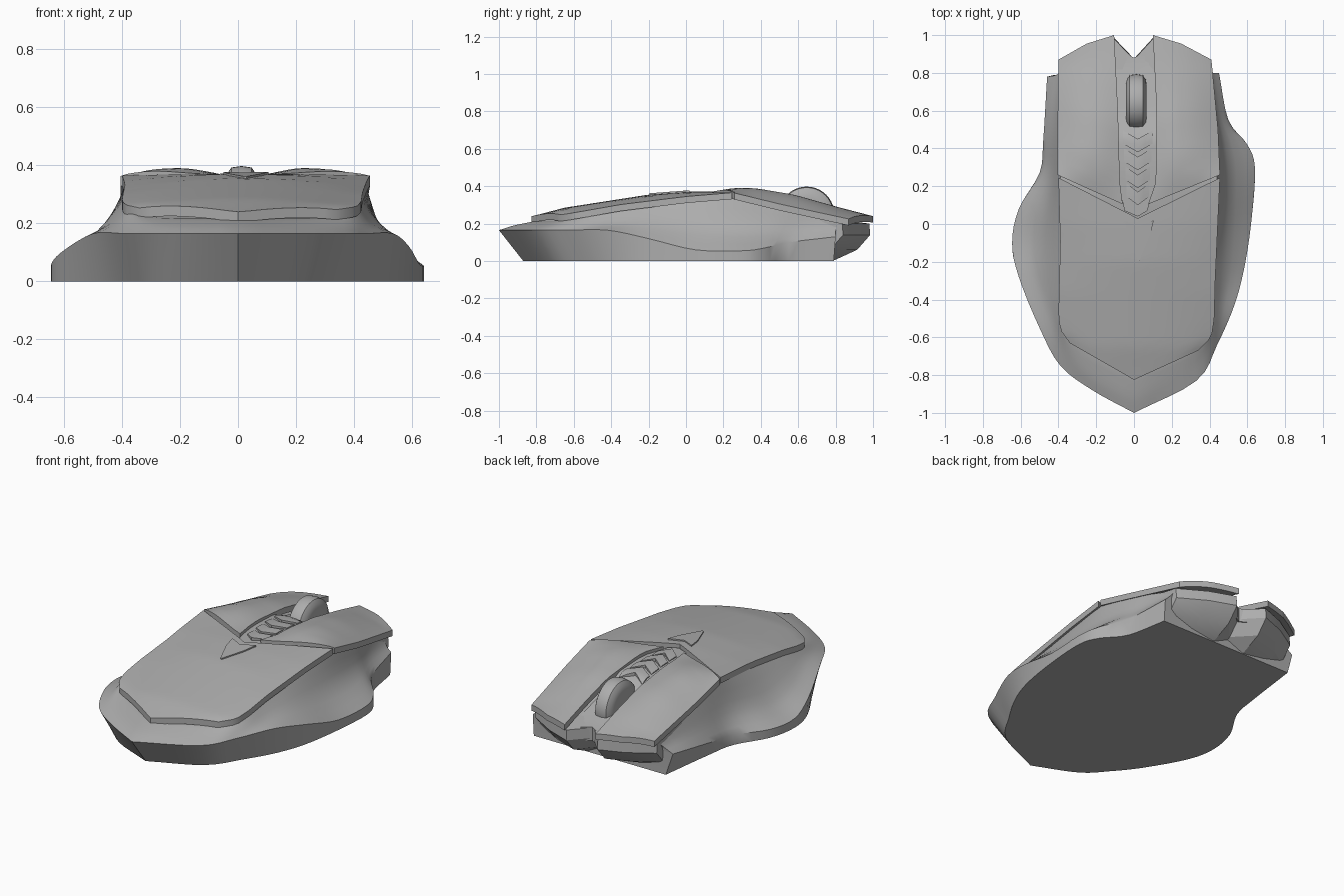
import bpy, bmesh, math
from mathutils import Vector

if "Cube" in bpy.data.objects:
    bpy.data.objects.remove(bpy.data.objects["Cube"])

grey = bpy.data.materials.new("plain_grey")
grey.diffuse_color = (0.42, 0.42, 0.42, 1)
grey.use_nodes = True
grey.node_tree.nodes["Principled BSDF"].inputs["Base Color"].default_value = grey.diffuse_color


def finish(name, bm, angle=35):
    bmesh.ops.remove_doubles(bm, verts=bm.verts, dist=0.0005)
    bmesh.ops.recalc_face_normals(bm, faces=bm.faces)
    me = bpy.data.meshes.new(name)
    bm.to_mesh(me)
    bm.free()
    me.materials.append(grey)
    ob = bpy.data.objects.new(name, me)
    bpy.context.collection.objects.link(ob)
    bpy.ops.object.select_all(action='DESELECT')
    ob.select_set(True)
    bpy.context.view_layer.objects.active = ob
    bpy.ops.object.shade_smooth_by_angle(angle=math.radians(angle))
    return ob


def table(y, pts):
    """Piecewise linear lookup in (y, value) pairs."""
    if y <= pts[0][0]:
        return pts[0][1]
    for (a, va), (b, vb) in zip(pts, pts[1:]):
        if y <= b:
            return va + (vb - va) * (y - a) / (b - a)
    return pts[-1][1]


def spline(pts, n):
    """Catmull-Rom curve through the points, n steps per span."""
    p = [Vector(q) for q in pts]
    p = [2 * p[0] - p[1]] + p + [2 * p[-1] - p[-2]]
    out = []
    for a, b, c, d in zip(p, p[1:], p[2:], p[3:]):
        for k in range(n):
            t = k / n
            out.append(0.5 * (2 * b + (c - a) * t + (2 * a - 5 * b + 4 * c - d) * t * t
                              + (3 * b - a - 3 * c + d) * t ** 3))
    return out + [p[-2]]


def along(pts, t):
    """Point at fraction t of a polyline's length."""
    p = [Vector(q) for q in pts]
    lens = [(b - a).length for a, b in zip(p, p[1:])]
    d = t * sum(lens)
    for a, b, l in zip(p, p[1:], lens):
        if d <= l + 1e-7:
            return a.lerp(b, min(1, d / l))
        d -= l
    return p[-1]


def skin(bm, rows, closed=False):
    vs = [[bm.verts.new(c) for c in r] for r in rows]
    for r, s in zip(vs, vs[1:]):
        m = len(r)
        for j in range(m if closed else m - 1):
            k = (j + 1) % m
            bm.faces.new((r[j], r[k], s[k], s[j]))
    return vs


def loft(name, rows, angle=35):
    bm = bmesh.new()
    vs = skin(bm, rows, True)
    bm.faces.new(vs[0])
    bm.faces.new(vs[-1])
    return finish(name, bm, angle)


def panel(name, left, mid, right, height, drop=0.035, rows=16, cols=8):
    """Curved plate between two edge lines and a middle line."""
    bm = bmesh.new()
    grid = []
    for i in range(rows + 1):
        a, c, b = (along(p, i / rows) for p in (left, mid, right))
        row = []
        for j in range(2 * cols + 1):
            u = j / (2 * cols)
            p = a.lerp(c, 2 * u) if u <= 0.5 else c.lerp(b, 2 * u - 1)
            row.append((p.x, p.y, height(p.y, u)))
        grid.append(row)
    skin(bm, grid)
    bmesh.ops.remove_doubles(bm, verts=bm.verts, dist=0.0005)
    bmesh.ops.recalc_face_normals(bm, faces=bm.faces)
    res = bmesh.ops.extrude_face_region(bm, geom=bm.faces[:], use_keep_orig=True)
    new = [g for g in res["geom"] if isinstance(g, bmesh.types.BMVert)]
    bmesh.ops.translate(bm, verts=new, vec=(0, 0, -drop))
    return finish(name, bm)


# Lower body: stations from tail to front as (floor xy, rim xyz, flank xyz, waist xyz)
RIGHT = [
    (0, -.87, 0, -1, .165, 0, -.92, .19, 0, -.80, .215),
    (.29, -.73, .33, -.83, .165, .32, -.75, .19, .32, -.66, .22),
    (.42, -.55, .44, -.64, .165, .43, -.58, .20, .40, -.55, .24),
    (.52, -.38, .535, -.42, .165, .47, -.39, .20, .41, -.38, .27),
    (.585, -.2, .59, -.2, .12, .49, -.2, .20, .415, -.2, .295),
    (.625, .05, .625, .05, .06, .50, .05, .18, .43, .05, .32),
    (.64, .3, .64, .3, .055, .50, .28, .17, .44, .25, .335),
    (.6, .42, .6, .42, .07, .48, .44, .17, .43, .48, .29),
    (.5, .55, .5, .55, .10, .44, .6, .17, .41, .65, .245),
    (.45, .79, .45, .8, .13, .42, .8, .16, .39, .82, .20)]
LEFT = [
    RIGHT[0],
    (-.25, -.76, -.22, -.88, .165, -.24, -.80, .19, -.29, -.66, .22),
    (-.37, -.64, -.39, -.75, .165, -.38, -.66, .20, -.37, -.57, .24),
    (-.48, -.5, -.5, -.55, .165, -.44, -.48, .20, -.385, -.42, .265),
    (-.61, -.27, -.61, -.28, .10, -.50, -.27, .16, -.38, -.2, .295),
    (-.645, -.1, -.645, -.1, .055, -.51, -.08, .13, -.385, 0, .315),
    (-.61, .08, -.61, .08, .05, -.48, .08, .15, -.39, .15, .325),
    (-.5, .27, -.5, .27, .06, -.44, .27, .17, -.39, .28, .33),
    (-.465, .45, -.48, .45, .08, -.43, .47, .17, -.385, .5, .285),
    (-.42, .79, -.46, .78, .13, -.41, .79, .16, -.38, .82, .20)]


def side_rows(stations):
    cols = []
    for s in stations:
        cols.append([Vector((s[0], s[1], 0))] + spline([s[2:5], s[5:8], s[8:11]], 3))
    lines = [spline([c[j] for c in cols], 4) for j in range(len(cols[0]))]
    return list(zip(*lines))


bm = bmesh.new()
r_rows, l_rows = side_rows(RIGHT), side_rows(LEFT)
skin(bm, r_rows)
skin(bm, l_rows)
for j in (0, -1):
    skin(bm, [(r[j], l[j]) for r, l in zip(r_rows, l_rows)])
skin(bm, [r_rows[-1], l_rows[-1]])
finish("lower_body", bm)

# Forked nose under the buttons, with a notch in the middle
nose = []
for x, f in ((-.395, .84), (-.25, .93), (-.105, .985), (0, .875), (.1, .985),
             (.25, .93), (.405, .84)):
    nose.append([(x, y, z) for y, z in ((.6, .02), (f - .19, .005), (f - .07, .06),
                                        (f, .14), (f - .005, .2), (.6, .25))])
loft("nose", nose, 25)

# Palm cover
EDGE = [(-.82, .225), (-.6, .258), (-.35, .302), (0, .345), (.25, .366)]
CROWN = [(-.82, .24), (-.65, .285), (-.2, .355), (0, .37), (.2, .376)]


def palm_height(y, u):
    e = table(y, EDGE)
    return e + (table(y, CROWN) - e) * (1 - (2 * u - 1) ** 2)


panel("palm_cover",
      [(-.34, -.63), (-.39, -.56), (-.40, -.48), (-.39, -.1), (-.40, .245)],
      [(0, -.825), (.02, .03)],
      [(.34, -.67), (.41, -.60), (.425, -.5), (.43, -.3), (.455, .245)],
      palm_height, rows=24)

# Two main buttons
INNER = [(.1, .37), (.3, .374), (.55, .348), (.78, .297), (1, .24)]
OUTER = [(.25, .366), (.5, .305), (.87, .225)]
BULGE = [(.12, 0), (.25, .02), (.38, .037), (.6, .034), (.8, .018), (.96, .004)]


def button_height(y, u):
    return (table(y, INNER) * (1 - u) + table(y, OUTER) * u
            + table(y, BULGE) * math.sin(math.pi * u))


panel("right_button",
      [(.075, .105), (.115, .22), (.12, .6), (.1, 1)],
      [(.26, .18), (.25, .955)],
      [(.455, .26), (.445, .5), (.41, .87)], button_height)
panel("left_button",
      [(-.06, .105), (-.075, .22), (-.085, .6), (-.105, 1)],
      [(-.24, .185), (-.25, .955)],
      [(-.405, .26), (-.405, .5), (-.40, .87)], button_height)

# Sunken channel between the buttons
FLOOR = [(.05, .352), (.3, .355), (.46, .345), (.56, .29), (.88, .205), (.95, .20)]
panel("channel_floor",
      [(-.05, .07), (-.09, .25), (-.12, .95)], [(.02, .04), (.01, .3), (0, .88)],
      [(.07, .07), (.125, .25), (.12, .95)],
      lambda y, u: table(y, FLOOR), drop=.08, rows=20, cols=2)

# Stepped chevrons behind the wheel
for i, y in enumerate((.10, .19, .285, .38)):
    w = .06 + .006 * i
    panel("chevron_%d" % (i + 1),
          [(.02 - w, y + .045), (.02 - w, y + .115)], [(.02, y), (.02, y + .07)],
          [(.02 + w, y + .045), (.02 + w, y + .115)],
          lambda t, u, y=y: table(t, FLOOR) + .006 + .012 * (1 - abs(2 * u - 1))
          - .1 * max(0, t - y - .08), drop=.03, rows=3, cols=2)

# Arrow-shaped inlay at the end of the channel
panel("arrow_inlay",
      [(-.05, .02), (-.035, -.06), (.02, -.195)], [(.02, -.015), (.025, -.195)],
      [(.105, .02), (.085, -.06), (.03, -.195)],
      lambda y, u: table(y, CROWN) + .007, drop=.03, rows=8, cols=2)

# Scroll wheel
wheel = []
for x, r in ((-.055, .09), (-.05, .12), (-.035, .143), (0, .148), (.035, .143),
             (.05, .12), (.055, .09)):
    wheel.append([(.012 + x, .645 + r * math.cos(a), .25 + r * math.sin(a))
                  for a in (k * math.tau / 40 for k in range(40))])
loft("scroll_wheel", wheel, 30)
